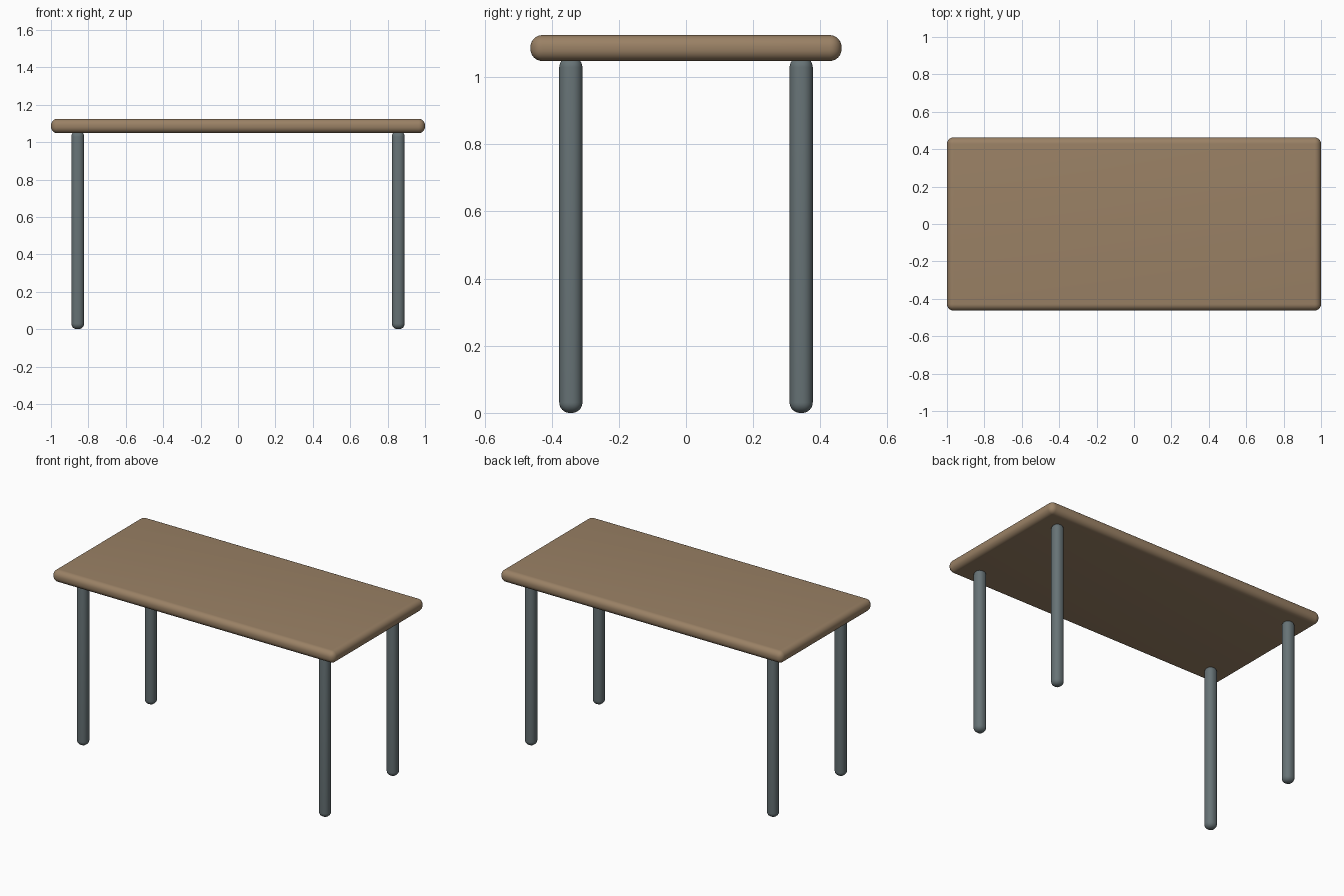
import bpy, bmesh, math

cube = bpy.data.objects.get("Cube")
if cube:
    bpy.data.objects.remove(cube, do_unlink=True)


def linear(c):
    c /= 255
    return c / 12.92 if c <= 0.04045 else ((c + 0.055) / 1.055) ** 2.4


def material(name, rgb):
    mat = bpy.data.materials.new(name)
    mat.use_nodes = True
    colour = (*[linear(c) for c in rgb], 1)
    mat.diffuse_color = colour
    bsdf = mat.node_tree.nodes["Principled BSDF"]
    bsdf.inputs["Base Color"].default_value = colour
    bsdf.inputs["Roughness"].default_value = 0.7
    return mat


def rounded_box(name, size, centre, radius, mat):
    bm = bmesh.new()
    bmesh.ops.create_cube(bm, size=1)
    bmesh.ops.scale(bm, vec=size, verts=bm.verts)
    bmesh.ops.bevel(bm, geom=bm.edges[:], offset=radius, segments=8,
                    profile=0.5, affect='EDGES')
    mesh = bpy.data.meshes.new(name)
    bm.to_mesh(mesh)
    bm.free()
    obj = bpy.data.objects.new(name, mesh)
    bpy.context.collection.objects.link(obj)
    obj.location = centre
    mesh.materials.append(mat)
    bpy.ops.object.select_all(action='DESELECT')
    obj.select_set(True)
    bpy.context.view_layer.objects.active = obj
    bpy.ops.object.shade_smooth_by_angle(angle=math.radians(40))
    return obj


wood = material("brown wood", (154, 129, 101))
metal = material("grey metal", (103, 115, 118))

# Tabletop slab with rounded rim
TOP, THICK = 1.125, 0.077
rounded_box("tabletop", (2, 0.926, THICK), (0, 0, TOP - THICK / 2), 0.035, wood)

# Four round-edged legs, tucked slightly into the slab
LEG, HEIGHT = 0.069, 1.06
for side, x in (("right", -0.857), ("left", 0.857)):
    for end, y in (("front", -0.343), ("back", 0.343)):
        rounded_box(f"{end}_{side}_leg", (LEG, LEG, HEIGHT),
                    (x, y, HEIGHT / 2), 0.031, metal)
